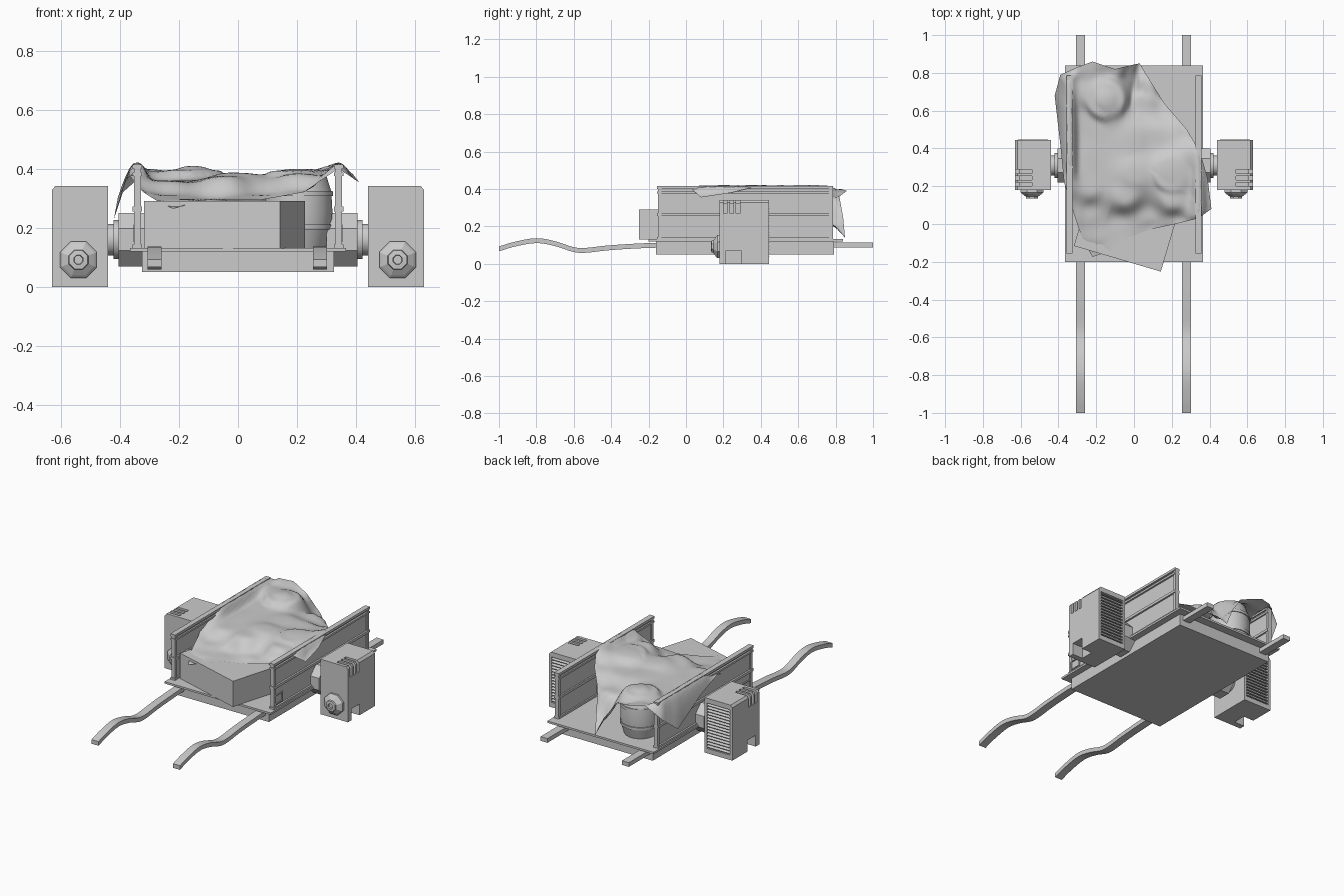
import bpy, bmesh, math
from mathutils import Matrix, Vector

if "Cube" in bpy.data.objects:
    bpy.data.objects.remove(bpy.data.objects["Cube"])


def finish(name, bm, mirror=False, smooth=None):
    bmesh.ops.recalc_face_normals(bm, faces=bm.faces)
    me = bpy.data.meshes.new(name)
    bm.to_mesh(me)
    bm.free()
    ob = bpy.data.objects.new(name, me)
    bpy.context.collection.objects.link(ob)
    if smooth:
        bpy.context.view_layer.objects.active = ob
        ob.select_set(True)
        bpy.ops.object.shade_smooth_by_angle(angle=math.radians(smooth))
        ob.select_set(False)
    if mirror:
        ob.modifiers.new("mirror", 'MIRROR')
    return ob


def add_box(bm, x0, x1, y0, y1, z0, z1):
    m = Matrix.Translation(((x0 + x1) / 2, (y0 + y1) / 2, (z0 + z1) / 2)) @ Matrix.Diagonal((x1 - x0, y1 - y0, z1 - z0, 1))
    return bmesh.ops.create_cube(bm, size=1, matrix=m)['verts']


def boxes(name, dims, mirror=False):
    bm = bmesh.new()
    for d in dims:
        add_box(bm, *d)
    return finish(name, bm, mirror)


def add_prism(bm, profile, y0, y1):
    f = bm.faces.new([bm.verts.new((x, y0, z)) for x, z in profile])
    r = bmesh.ops.extrude_face_region(bm, geom=[f])
    bmesh.ops.translate(bm, vec=(0, y1 - y0, 0), verts=[v for v in r['geom'] if isinstance(v, bmesh.types.BMVert)])


def lathe(name, profile, n, matrix, mirror=False, smooth=None):
    bm = bmesh.new()
    rings = [[bm.verts.new(matrix @ Vector((r * math.cos((i + .5) * math.tau / n), r * math.sin((i + .5) * math.tau / n), h)))
              for i in range(n)] for r, h in profile]
    for a, b in zip(rings, rings[1:]):
        for i in range(n):
            bm.faces.new((a[i], a[(i + 1) % n], b[(i + 1) % n], b[i]))
    bm.faces.new(rings[0])
    bm.faces.new(rings[-1])
    return finish(name, bm, mirror, smooth)


# Bed: chassis and deck plate
boxes("chassis", [(-.325, .325, -.16, .79, .05, .121)])
boxes("deck_plate", [(-.365, .365, -.2, .84, .12, .132)])

# Runner rails with wavy pull handles at the front
key = [(-1, .08), (-.92, .104), (-.8, .124), (-.7, .108), (-.6, .076), (-.54, .072), (-.42, .085), (-.25, .096), (-.1, .1), (1, .1)]
for side, cx in (("left", -.283), ("right", .277)):
    bm = bmesh.new()
    rings = []
    for i in range(len(key) - 1):
        p = [key[min(max(i + k, 0), len(key) - 1)] for k in (-1, 0, 1, 2)]
        m0 = (p[2][1] - p[0][1]) / (p[2][0] - p[0][0])
        m1 = (p[3][1] - p[1][1]) / (p[3][0] - p[1][0])
        d = p[2][0] - p[1][0]
        for s in range(4 + (i == len(key) - 2)):
            t = s / 4
            z = ((2*t**3 - 3*t*t + 1) * p[1][1] + (t**3 - 2*t*t + t) * m0 * d
                 + (3*t*t - 2*t**3) * p[2][1] + (t**3 - t*t) * m1 * d)
            rings.append([bm.verts.new((cx + a * .024, p[1][0] + t * d, z + b * .013))
                          for a, b in ((-1, -1), (1, -1), (1, 1), (-1, 1))])
    for a, b in zip(rings, rings[1:]):
        for i in range(4):
            bm.faces.new((a[i], a[(i + 1) % 4], b[(i + 1) % 4], b[i]))
    bm.faces.new(rings[0])
    bm.faces.new(rings[-1])
    finish(side + "_runner", bm, smooth=30)

# Side panels with ribs, end posts and a small square hatch
boxes("side_panel", [(.334, .346, -.15, .78, .13, .412)], True)
boxes("side_panel_ribs", [(.325, .357, -.155, .785, z, z + h) for z, h in
                          ((.4, .015), (.376, .012), (.256, .016), (.132, .012))], True)
boxes("side_panel_posts", [(.328, .352, y, y + .02, .13, .41) for y in (-.15, .765)], True)
boxes("side_hatch", [(.34, .353, -.14, -.06, .152, .158), (.34, .353, -.14, -.06, .205, .211),
                     (.34, .353, -.14, -.134, .158, .205), (.34, .353, -.066, -.06, .158, .205)], True)

# Hubs joining the pods to the bed
to_x = Matrix.Translation((0, .31, .16)) @ Matrix.Rotation(math.pi / 2, 4, 'Y')
lathe("hub", [(.098, .3), (.098, .405)], 8, to_x, True)
lathe("hub_collar", [(.067, .4), (.067, .421), (.054, .421), (.054, .45)], 16, to_x, True, 30)

# Pod body: chamfered box with corner vents, grille recess and lower notch cut out
bm = bmesh.new()
add_prism(bm, [(.44, 0), (.63, 0), (.63, .328), (.618, .342), (.44, .342)], .18, .445)
pod = finish("pod_body", bm)
bm = bmesh.new()
for k in range(3):
    y = .2 + k * .034
    add_prism(bm, [(.54, .325), (.61, .325), (.61, .27), (.66, .27), (.66, .37), (.54, .37)], y, y + .02)
add_box(bm, .455, .615, .425, .47, .03, .312)
add_box(bm, .56, .66, .215, .295, -.02, .07)
cutter = finish("pod_cutter", bm)
cutter.hide_render = True
cutter.hide_viewport = False
mod = pod.modifiers.new("cut", 'BOOLEAN')
mod.object = cutter
mod.operation = 'DIFFERENCE'
mod.solver = 'EXACT'
dg = bpy.context.evaluated_depsgraph_get()
me = bpy.data.meshes.new_from_object(pod.evaluated_get(dg))
pod.modifiers.clear()
pod.data = me
pod.modifiers.new("mirror", 'MIRROR')
bpy.data.objects.remove(cutter)

# Tilted grille slats at the back of each pod
bm = bmesh.new()
for k in range(15):
    z = .042 + k * .0185
    vs = add_box(bm, .455, .615, .424, .446, z - .0025, z + .0025)
    bmesh.ops.rotate(bm, verts=vs, cent=(0, .435, z), matrix=Matrix.Rotation(-.4, 3, 'X'))
finish("pod_grille", bm, True)

# Stepped octagonal nose on each pod
to_front = Matrix.Translation((.54, 0, .092)) @ Matrix.Rotation(math.pi / 2, 4, 'X')
lathe("pod_nose", [(.067, -.2), (.067, -.168), (.058, -.16), (.036, -.146), (.034, -.136), (.017, -.134), (.015, -.145)],
      8, to_front, True)

# Cargo: crate turned on the deck
bm = bmesh.new()
vs = add_box(bm, -.48, 0, 0, .3, .13, .29)
bmesh.ops.rotate(bm, verts=vs, cent=(0, 0, 0), matrix=Matrix.Rotation(-math.radians(16.5), 3, 'Z'))
bmesh.ops.translate(bm, verts=vs, vec=(.142, -.252, 0))
finish("crate", bm)

# Cargo: hooped barrels
barrels = [(-.15, .66), (.205, .27)]
for i, (x, y) in enumerate(barrels):
    prof = [(.092, .13), (.103, .165), (.112, .195), (.117, .195), (.118, .212), (.113, .212), (.116, .255),
            (.113, .308), (.118, .308), (.117, .325), (.112, .325), (.103, .352), (.092, .385)]
    lathe("barrel_%d" % (i + 1), prof, 20, Matrix.Translation((x, y, 0)), smooth=30)

# Tarp: rim outline and interior heights, blended and held up by the cargo and panels
rim = [(-.42, .68, .23), (-.39, .79, .32), (-.30, .83, .40), (-.22, .86, .39), (-.1, .82, .36), (-.02, .84, .25), (.03, .85, .14),
       (.06, .80, .2), (.16, .64, .31), (.28, .50, .36), (.35, .38, .415), (.39, .24, .38), (.41, .08, .355), (.34, .03, .40),
       (.22, -.0, .32), (.08, -.03, .295), (-.05, -.08, .295), (-.12, -.14, .293), (-.22, -.175, .265), (-.28, -.06, .295),
       (-.32, .06, .32), (-.37, .22, .38), (-.39, .42, .33)]
inner = [(-.2, -.05, .297), (-.08, 0, .297), (.08, .04, .31), (-.24, .06, .31), (-.24, .18, .36), (-.05, .14, .375), (.2, .12, .385),
         (0, .26, .385), (.2, .28, .4), (0, .45, .37), (-.22, .38, .36), (-.24, .55, .36), (-.15, .66, .41), (.12, .46, .36),
         (.06, .66, .33), (-.27, .7, .39)]


def height(x, y):
    sw = sz = 0
    for px, py, pz in rim + inner:
        w = 1 / (((x - px) ** 2 + (y - py) ** 2) + 1e-4) ** 1.8
        sw += w
        sz += w * pz
    z = sz / sw
    if (x < 0 and .27 < y < .8) or (x > 0 and .04 < y < .42):
        z = max(z, .422 - 2.4 * max(abs(abs(x) - .341) - .017, 0))
    for bx, by in barrels:
        z = max(z, .395 - 2 * max(math.hypot(x - bx, y - by) - .1, 0))
    return z


cx, cy, sub, steps = -.03, .36, 5, 30
bm = bmesh.new()
edge = []
for a, b in zip(rim, rim[1:] + rim[:1]):
    edge += [Vector(a).lerp(Vector(b), k / sub) for k in range(sub)]
n = len(edge)
mid = bm.verts.new((cx, cy, height(cx, cy)))
prev = None
for s in range(1, steps + 1):
    t = s / steps
    ring = []
    for e in edge:
        x, y = cx + (e.x - cx) * t, cy + (e.y - cy) * t
        z = e.z if s == steps else height(x, y) + .003 * math.sin(17 * x + 9 * y) * (1 - t)
        ring.append(bm.verts.new((x, y, z)))
    for i in range(n):
        j = (i + 1) % n
        bm.faces.new((prev[i], prev[j], ring[j], ring[i]) if prev else (mid, ring[j], ring[i]))
    prev = ring
inside = [v for v in bm.verts if not v.is_boundary]
for _ in range(3):
    bmesh.ops.smooth_vert(bm, verts=inside, factor=.4, use_axis_x=False, use_axis_y=False, use_axis_z=True)
finish("tarp", bm, smooth=60)
